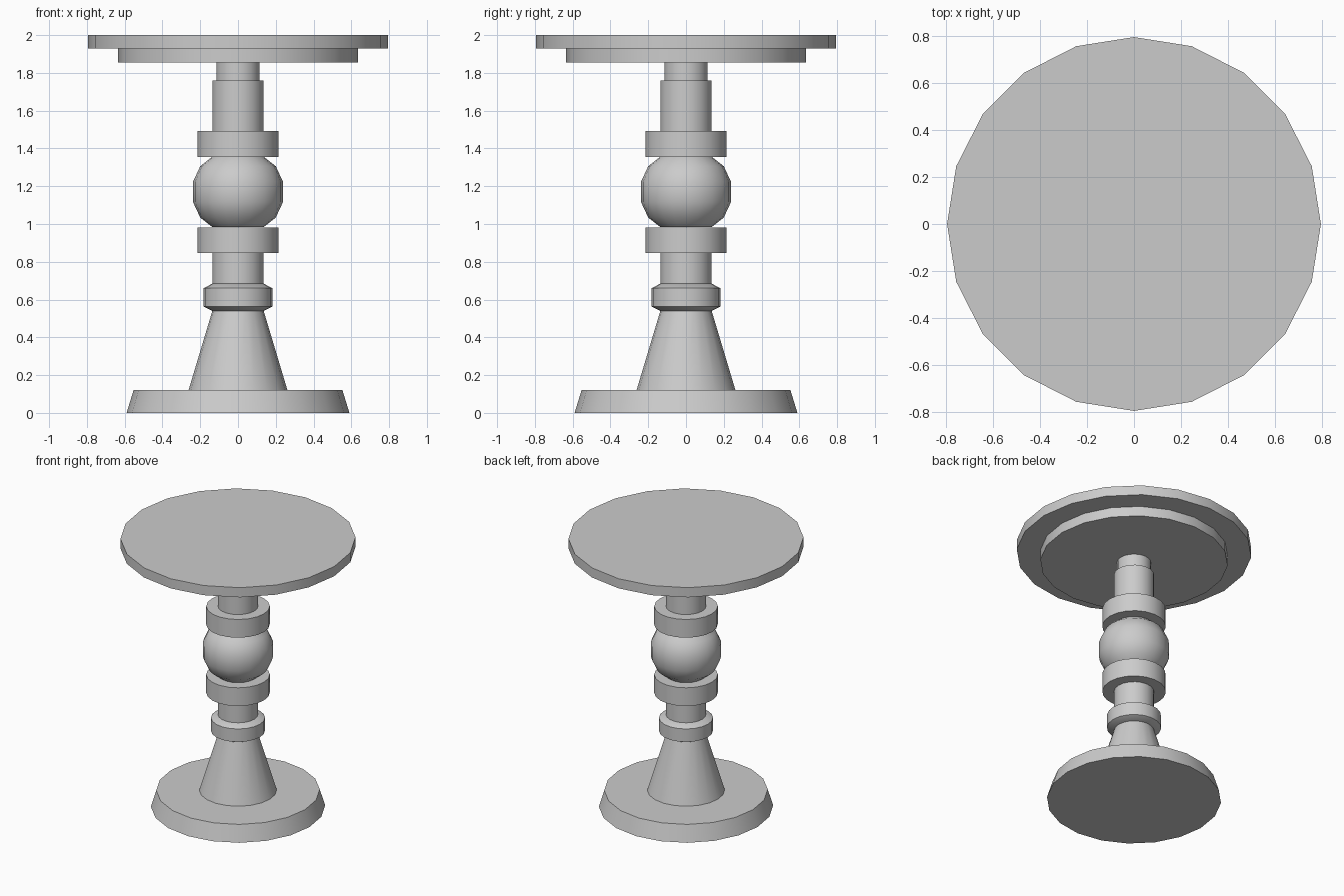
import bpy, bmesh
from math import cos, sin, tau, radians

if "Cube" in bpy.data.objects:
    bpy.data.objects.remove(bpy.data.objects["Cube"])

SIDES = 20


def turned(name, profile):
    """Closed turned part from (radius, height) points, bottom to top."""
    bm = bmesh.new()
    rings = [[bm.verts.new((r * cos(tau * i / SIDES), r * sin(tau * i / SIDES), z))
              for i in range(SIDES)] for r, z in profile]
    for low, high in zip(rings, rings[1:]):
        for i in range(SIDES):
            j = (i + 1) % SIDES
            bm.faces.new((low[i], low[j], high[j], high[i]))
    bm.faces.new(rings[0][::-1])
    bm.faces.new(rings[-1])
    mesh = bpy.data.meshes.new(name)
    bm.to_mesh(mesh)
    bm.free()
    obj = bpy.data.objects.new(name, mesh)
    bpy.context.collection.objects.link(obj)
    bpy.ops.object.select_all(action='DESELECT')
    obj.select_set(True)
    bpy.context.view_layer.objects.active = obj
    bpy.ops.object.shade_smooth_by_angle(angle=radians(30))
    return obj


# Foot and flared stem
turned("base_plate", [(0.59, 0), (0.553, 0.12)])
turned("stem_cone", [(0.262, 0.12), (0.136, 0.54)])
turned("stem_ring", [(0.136, 0.54), (0.183, 0.563), (0.183, 0.66), (0.136, 0.684)])

# Column with two matching collars around the ball
turned("lower_column", [(0.136, 0.684), (0.136, 0.846)])
for name, z in (("lower_collar", 0.846), ("upper_collar", 1.356)):
    turned(name, [(0.215, z), (0.215, z + 0.136)])
half = [(0.238, 0.054), (0.2, 0.136), (0.135, 0.187)]
turned("ball", [(r, 1.17 - h) for r, h in reversed(half)] + [(r, 1.17 + h) for r, h in half])
turned("upper_column", [(0.136, 1.492), (0.136, 1.76)])
turned("neck", [(0.115, 1.76), (0.115, 1.855)])

# Table top
turned("top_support", [(0.635, 1.855), (0.635, 1.928)])
turned("table_top", [(0.795, 1.928), (0.795, 2.0)])
